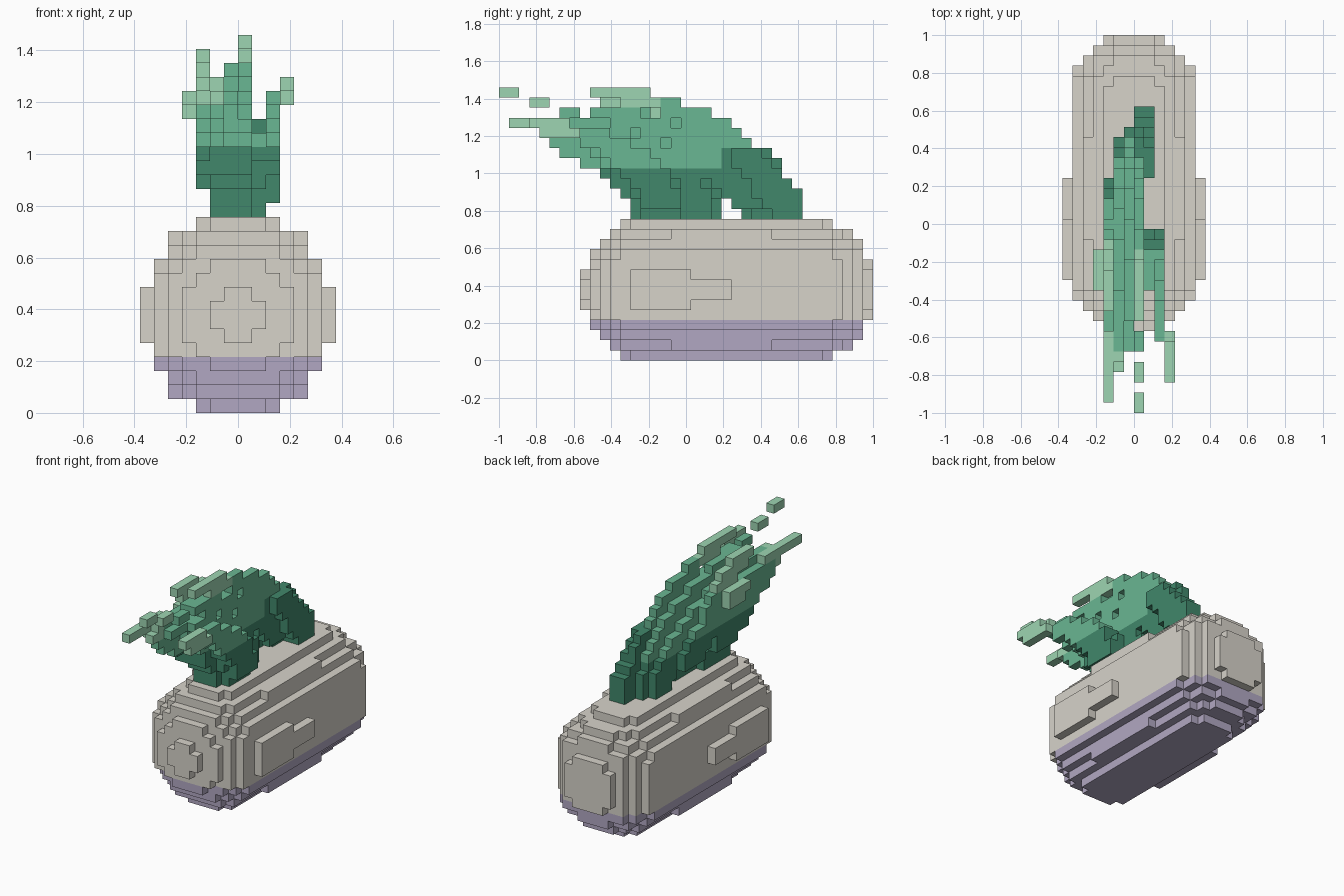
import bpy, bmesh, math

cube = bpy.data.objects.get("Cube")
if cube:
    bpy.data.objects.remove(cube, do_unlink=True)

V = 2 / 37  # edge length of one block


def material(name, rgb):
    lin = [((c / 255 + 0.055) / 1.055) ** 2.4 for c in rgb] + [1]
    m = bpy.data.materials.new(name)
    m.use_nodes = True
    m.diffuse_color = lin
    m.node_tree.nodes["Principled BSDF"].inputs["Base Color"].default_value = lin
    return m


body_mats = [material("warm grey", (215, 211, 202)),
             material("dusty purple", (177, 167, 194))]
crest_mats = [material("dark green", (65, 135, 107)),
              material("mid green", (106, 183, 147)),
              material("pale green", (157, 213, 178))]


def side(cell, axis, s):
    """Corners of one side of a block, facing outwards."""
    quad = []
    for a, b in ((0, 0), (1, 0), (1, 1), (0, 1)):
        p = list(cell)
        p[axis] += s
        p[(axis + 1) % 3] += a
        p[(axis + 2) % 3] += b
        quad.append(tuple(p))
    return quad if s else quad[::-1]


def blocks(name, cells, mats, rule, solid):
    """Mesh of the exposed block sides; rule gives the material slot of a block."""
    bm = bmesh.new()
    verts = {}
    for cell in sorted(cells):
        for axis in range(3):
            for s in (0, 1):
                neighbour = list(cell)
                neighbour[axis] += 2 * s - 1
                if tuple(neighbour) in solid:
                    continue
                quad = side(cell, axis, s)
                for p in quad:
                    if p not in verts:
                        verts[p] = bm.verts.new((p[0] * V, p[1] * V - 1, p[2] * V))
                face = bm.faces.new([verts[p] for p in quad])
                face.material_index = rule(*cell)
    me = bpy.data.meshes.new(name)
    bm.to_mesh(me)
    bm.free()
    for m in mats:
        me.materials.append(m)
    bpy.context.collection.objects.link(bpy.data.objects.new(name, me))


# Body: round slices along y, narrowing at both ends
radius = {j: 7 for j in range(8, 37)}
for n, r in enumerate((2, 4, 5.4, 6.3, 6.7)):
    radius[8 + n] = r
for n, r in enumerate((3.5, 4.95, 5.8, 6.3, 6.7)):
    radius[36 - n] = r

body = set()
for j, r in radius.items():
    for m in range(math.ceil(r - 0.5)):
        w = min(6, int(r), int(math.sqrt(r * r - (m + 0.5) ** 2) + 0.5))
        if m == 5 and 17 <= j < 27:  # broader shoulder
            w = 5
        if 13 <= j < 19 and m < 2 or 19 <= j < 23 and m < 1:  # raised flank panel
            w = 7
        for i in range(-w, w):
            body |= {(i, j, 7 + m), (i, j, 6 - m)}
blocks("body", body, body_mats, lambda i, j, k: int(k < 4), body)


# Crest: curved strands swept forward from the top of the body
strands = {}


def strand(name, columns, root, bend, tip, length=3, thick=0.6):
    """Strand along a curve in (y, z) blocks, two blocks high up to the share thick."""
    cells = set()
    for s in range(61):
        t = s / 60
        j, k = ((1 - t) ** 2 * a + 2 * t * (1 - t) * b + t * t * c
                for a, b, c in zip(root, bend, tip))
        j0 = math.floor(j - length / 2 + 0.5)
        top = math.floor(k + 0.5)
        cells |= {(i, j0 + dj, max(kk, 14)) for i in columns for dj in range(length)
                  for kk in range(top - int(t < thick), top + 1)}
    strands[name] = cells


strand("crest_back_strand", [0], (28.5, 15), (24, 24), (10.5, 26))
strand("crest_back_root", [1], (28.5, 15), (27, 18), (24, 20))
strand("crest_centre_strand", [-1], (26.5, 15), (24, 22.5), (10.5, 24))
strand("crest_middle_strand", [0], (24.5, 16), (21, 21.5), (10.5, 24))
strand("crest_inner_strand", [-2], (25.5, 15), (22, 22), (6, 23))
strand("crest_lower_strand", [-1], (20, 15), (19.5, 20), (7.5, 22))
strand("crest_low_inner_strand", [0], (19.5, 15), (18, 19.5), (10.5, 22))
strand("crest_right_strand", [-3], (21, 17), (17, 21.5), (2.5, 23))
strand("crest_right_upper_strand", [-3], (17, 20.5), (16, 24), (11, 25))
strand("crest_front_root", [-2, -1, 0], (15.5, 15), (14.5, 18), (11, 20), 4)
strand("crest_front_strand", [-2], (11, 20), (8, 21), (5.5, 22))
strand("crest_front_right_strand", [-3], (15, 17), (13, 18.5), (7.5, 21))
strand("crest_left_root", [1], (16, 15), (16, 18), (13.5, 19), 4)
strand("crest_left_strand", [2], (16, 16), (14, 20), (8.5, 22))
strand("crest_left_tip", [3], (6.5, 22), (5.5, 22.2), (4.5, 23), thick=0)
strand("crest_right_tip", [-4], (14.5, 21), (14, 21.5), (13.5, 22), thick=0)
# Loose tips floating ahead of the back strand
strands["crest_loose_tips"] = {(0, 6 - 3 * n + d, 24 + n) for n in range(3) for d in range(2)}


def green(i, j, k):
    if i in (-4, 3) or j < 6 and k >= 22 or k >= 25 and j < 16 or i == -3 and k >= 23:
        return 2
    if j >= 22:
        return int(k >= (21 if i >= 0 else 18))
    return int(k >= 19)


crest = set().union(*strands.values())
used = set()
for name, cells in strands.items():
    blocks(name, cells - used, crest_mats, green, crest | body)
    used |= cells
